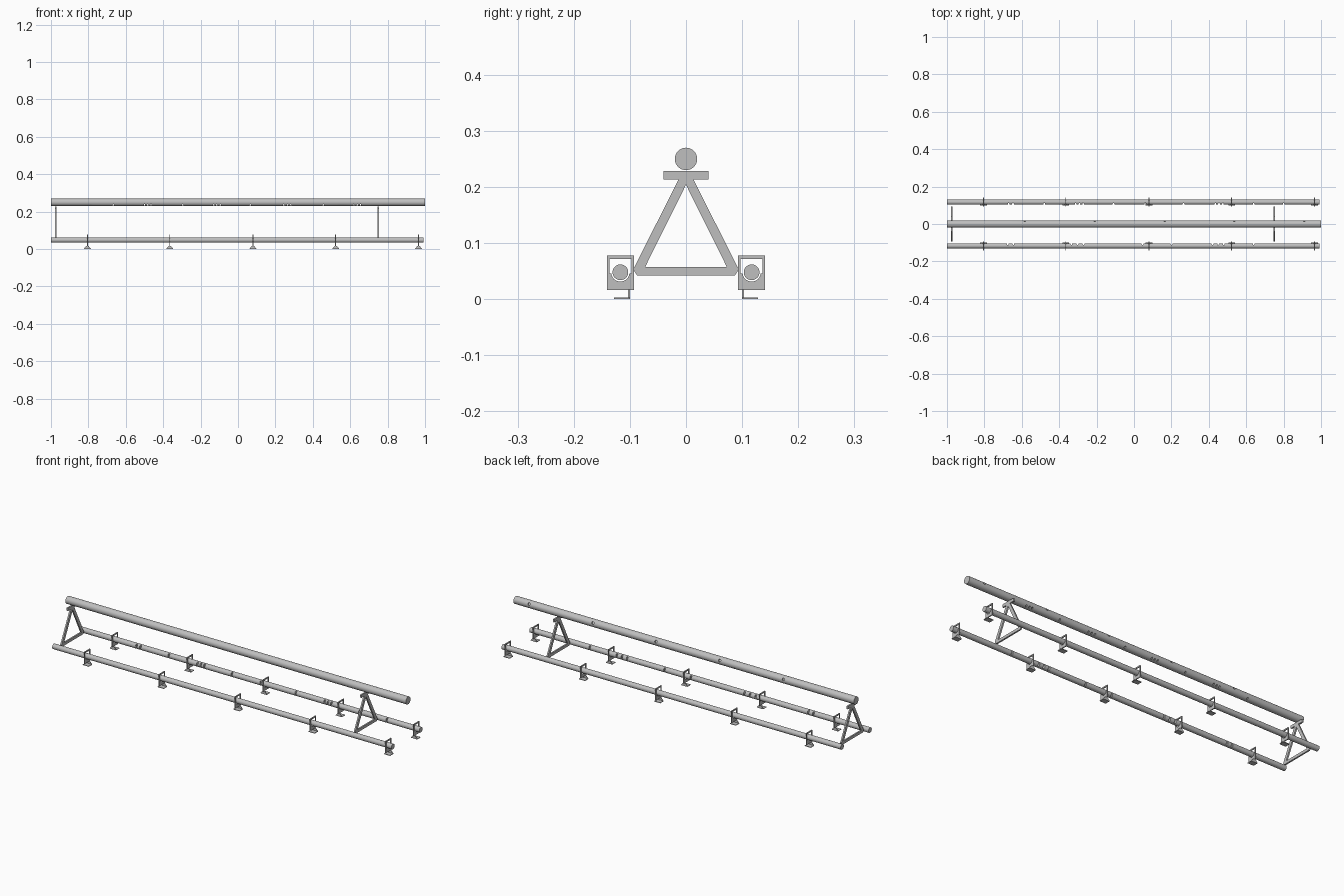
import bpy, bmesh, math
from mathutils import Matrix, Vector

if "Cube" in bpy.data.objects:
    bpy.data.objects.remove(bpy.data.objects["Cube"], do_unlink=True)

steel = bpy.data.materials.new("grey_steel")
steel.use_nodes = True
GREY = (0.52, 0.52, 0.52, 1)
steel.diffuse_color = GREY
steel.node_tree.nodes["Principled BSDF"].inputs["Base Color"].default_value = GREY


def add_mesh(name, bm):
    me = bpy.data.meshes.new(name)
    bm.to_mesh(me)
    bm.free()
    me.materials.append(steel)
    ob = bpy.data.objects.new(name, me)
    bpy.context.collection.objects.link(ob)
    return ob


def select(ob):
    bpy.ops.object.select_all(action='DESELECT')
    ob.select_set(True)
    bpy.context.view_layer.objects.active = ob


def add_cylinder(bm, centre, axis, radius, length, sides):
    rot = Vector((0, 0, 1)).rotation_difference(Vector(axis)).to_matrix().to_4x4()
    bmesh.ops.create_cone(bm, cap_ends=True, segments=sides, radius1=radius,
                          radius2=radius, depth=length,
                          matrix=Matrix.Translation(centre) @ rot)


def drilled_tube(name, x0, x1, y, z, radius, holes):
    """Bar along x; holes is a list of (centre, axis, radius, length)."""
    bm = bmesh.new()
    add_cylinder(bm, ((x0 + x1) / 2, y, z), (1, 0, 0), radius, x1 - x0, 32)
    tube = add_mesh(name, bm)
    bm = bmesh.new()
    for h in holes:
        add_cylinder(bm, *h, 12)
    drill = add_mesh(name + "_drill", bm)
    drill.hide_render = True
    mod = tube.modifiers.new("holes", 'BOOLEAN')
    mod.operation = 'DIFFERENCE'
    mod.solver = 'EXACT'
    mod.object = drill
    select(tube)
    bpy.ops.object.modifier_apply(modifier=mod.name)
    bpy.data.objects.remove(drill, do_unlink=True)
    bpy.ops.object.shade_smooth_by_angle(angle=math.radians(30))


def cut_plate(name, loops, x, thickness):
    """Flat plate across x; the first loop of (y, z) is the outline, others are openings."""
    cu = bpy.data.curves.new(name, 'CURVE')
    cu.dimensions = '2D'
    cu.fill_mode = 'BOTH'
    cu.extrude = thickness / 2
    for loop in loops:
        sp = cu.splines.new('POLY')
        sp.points.add(len(loop) - 1)
        for p, (a, b) in zip(sp.points, loop):
            p.co = (a, b, 0, 1)
        sp.use_cyclic_u = True
    ob = bpy.data.objects.new(name, cu)
    bpy.context.collection.objects.link(ob)
    select(ob)
    bpy.ops.object.convert(target='MESH')
    ob = bpy.context.object
    ob.data.transform(Matrix(((0, 0, 1, x), (1, 0, 0, 0), (0, 1, 0, 0), (0, 0, 0, 1))))
    ob.data.materials.clear()
    ob.data.materials.append(steel)
    for p in ob.data.polygons:
        p.use_smooth = False


def box(bm, x0, x1, y0, y1, z0, z1):
    m = Matrix.Translation(((x0 + x1) / 2, (y0 + y1) / 2, (z0 + z1) / 2))
    return bmesh.ops.create_cube(
        bm, size=1, matrix=m @ Matrix.Diagonal((x1 - x0, abs(y1 - y0), z1 - z0, 1)))["verts"]


# Upper tube: cross holes near its underside, angled blind holes at the back
cross = [-0.667, -0.5, -0.483, -0.465, -0.295, -0.13, -0.113, -0.095, 0.065,
         0.245, 0.265, 0.283, 0.455, 0.62, 0.637, 0.655]
blind = [-0.585, -0.21, 0.165, 0.535, 0.91]
holes = [((x, 0, 0.236), (0, 1, 0), 0.004, 0.08) for x in cross]
holes += [((x, 0.019, 0.259), (0, 0.9, 0.43), 0.007, 0.018) for x in blind]
drilled_tube("upper_tube", -1, 1, 0, 0.25, 0.02, holes)

# Lower tubes: vertical holes along the inner edges
front_x = [-0.675, -0.645, -0.335, -0.302, -0.27, 0.045, 0.2, 0.42, 0.45, 0.48, 0.64]
back_x = [-0.67, -0.647, -0.48, -0.312, -0.292, -0.272, -0.11, 0.06, 0.265,
          0.435, 0.455, 0.475, 0.64, 0.8]
for name, s, xs in (("front", -1, front_x), ("back", 1, back_x)):
    drilled_tube(name + "_lower_tube", -1, 0.993, s * 0.117, 0.048, 0.014,
                 [((x, s * 0.107, 0.048), (0, 0, 1), 0.005, 0.06) for x in xs])

# Triangular frames with a saddle plate under the upper tube
outline = [(-0.087, 0.042), (0.087, 0.042), (0.094, 0.053), (0.013, 0.214),
           (-0.013, 0.214), (-0.094, 0.053)]
opening = [(-0.073, 0.057), (0.073, 0.057), (0, 0.204)]
for i, x in enumerate((-0.975, 0.75)):
    cut_plate(f"triangle_frame_{i + 1}", [outline, opening], x, 0.008)
    bm = bmesh.new()
    box(bm, x - 0.004, x + 0.004, -0.04, 0.04, 0.213, 0.2285)
    add_mesh(f"saddle_plate_{i + 1}", bm)

# Tube brackets: windowed plate with a round cradle, and a bent foot below
for name, s in (("front", -1), ("back", 1)):
    for i, x in enumerate((-0.805, -0.365, 0.08, 0.522, 0.965)):
        plate = [(s * 0.093, 0.016), (s * 0.141, 0.016), (s * 0.141, 0.078), (s * 0.093, 0.078)]
        cradle = [(s * 0.117 + 0.016 * math.cos(a), 0.046 - 0.0145 * math.sin(a))
                  for a in (math.pi * k / 12 for k in range(13))]
        window = [(0.1365 if s > 0 else -0.0975, 0.046)] + cradle
        window += [(s * 0.117 - 0.0195, 0.046), (s * 0.117 - 0.0195, 0.0715),
                   (s * 0.117 + 0.0195, 0.0715)]
        cut_plate(f"{name}_bracket_{i + 1}", [plate, window], x, 0.005)
        bm = bmesh.new()
        box(bm, x - 0.018, x + 0.018, s * 0.1, s * 0.128, 0, 0.003)
        web = box(bm, x - 0.018, x + 0.018, s * 0.1, s * 0.103, 0.003, 0.017)
        for v in web:
            if v.co.z > 0.01:
                v.co.x = x + (v.co.x - x) * 0.3
        add_mesh(f"{name}_bracket_foot_{i + 1}", bm)
